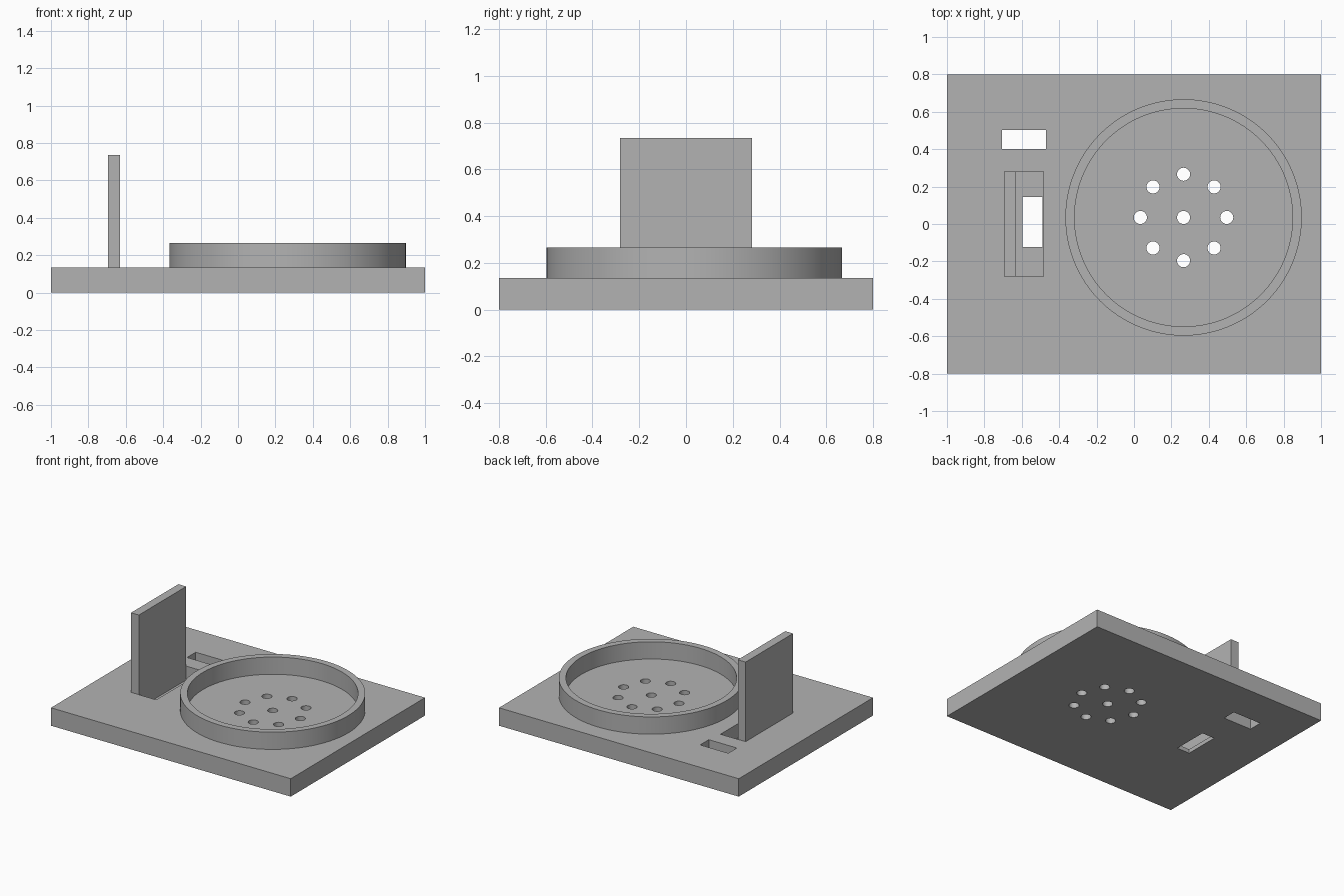
import bpy
import math

if "Cube" in bpy.data.objects:
    bpy.data.objects.remove(bpy.data.objects["Cube"], do_unlink=True)

grey = bpy.data.materials.new("plain grey")
grey.use_nodes = True
grey.diffuse_color = (0.45, 0.45, 0.45, 1)
grey.node_tree.nodes["Principled BSDF"].inputs["Base Color"].default_value = grey.diffuse_color


def box(name, x, y, z):
    """Box spanning the given (low, high) ranges."""
    centre = [(r[0] + r[1]) / 2 for r in (x, y, z)]
    bpy.ops.mesh.primitive_cube_add(size=1, location=centre)
    obj = bpy.context.object
    obj.name = name
    obj.scale = [r[1] - r[0] for r in (x, y, z)]
    bpy.ops.object.transform_apply(location=True, rotation=False, scale=True)
    obj.data.materials.append(grey)
    return obj


def disc(name, x, y, radius, z, sides):
    bpy.ops.mesh.primitive_cylinder_add(
        vertices=sides, radius=radius, depth=z[1] - z[0], location=(x, y, (z[0] + z[1]) / 2))
    obj = bpy.context.object
    obj.name = name
    obj.data.materials.append(grey)
    return obj


def cut(target, cutter):
    """Subtract the cutter from the target, then discard it."""
    mod = target.modifiers.new("cut", "BOOLEAN")
    mod.operation = "DIFFERENCE"
    mod.solver = "EXACT"
    mod.object = cutter
    bpy.context.view_layer.objects.active = target
    bpy.ops.object.modifier_apply(modifier=mod.name)
    bpy.data.objects.remove(cutter, do_unlink=True)


def smooth(obj):
    bpy.ops.object.select_all(action="DESELECT")
    obj.select_set(True)
    bpy.context.view_layer.objects.active = obj
    bpy.ops.object.shade_smooth_by_angle(angle=math.radians(30))


TOP = 0.135
THROUGH = (-0.1, 0.3)
CX, CY = 0.265, 0.035

# Base plate with a pocket beside the upright and two through slots
base = box("base_plate", (-1, 1), (-0.8, 0.8), (0, TOP))
cut(base, box("pocket_cutter", (-0.63, -0.485), (-0.282, 0.282), (0.03, 0.3)))
cut(base, box("pocket_slot_cutter", (-0.595, -0.49), (-0.122, 0.145), THROUGH))
cut(base, box("rear_slot_cutter", (-0.705, -0.47), (0.4, 0.503), THROUGH))

# Drain holes: one in the middle and eight around it
holes = [(CX, CY)]
for i in range(8):
    a = i * math.tau / 8
    holes.append((CX + 0.231 * math.cos(a), CY + 0.231 * math.sin(a)))
for x, y in holes:
    cut(base, disc("hole_cutter", x, y, 0.035, THROUGH, 32))
smooth(base)

# Raised round rim
rim = disc("round_rim", CX, CY, 0.632, (TOP, 0.265), 128)
cut(rim, disc("rim_cutter", CX, CY, 0.583, (0, 0.5), 128))
smooth(rim)

# Upright plate
box("upright_plate", (-0.695, -0.63), (-0.282, 0.282), (TOP, 0.735))
